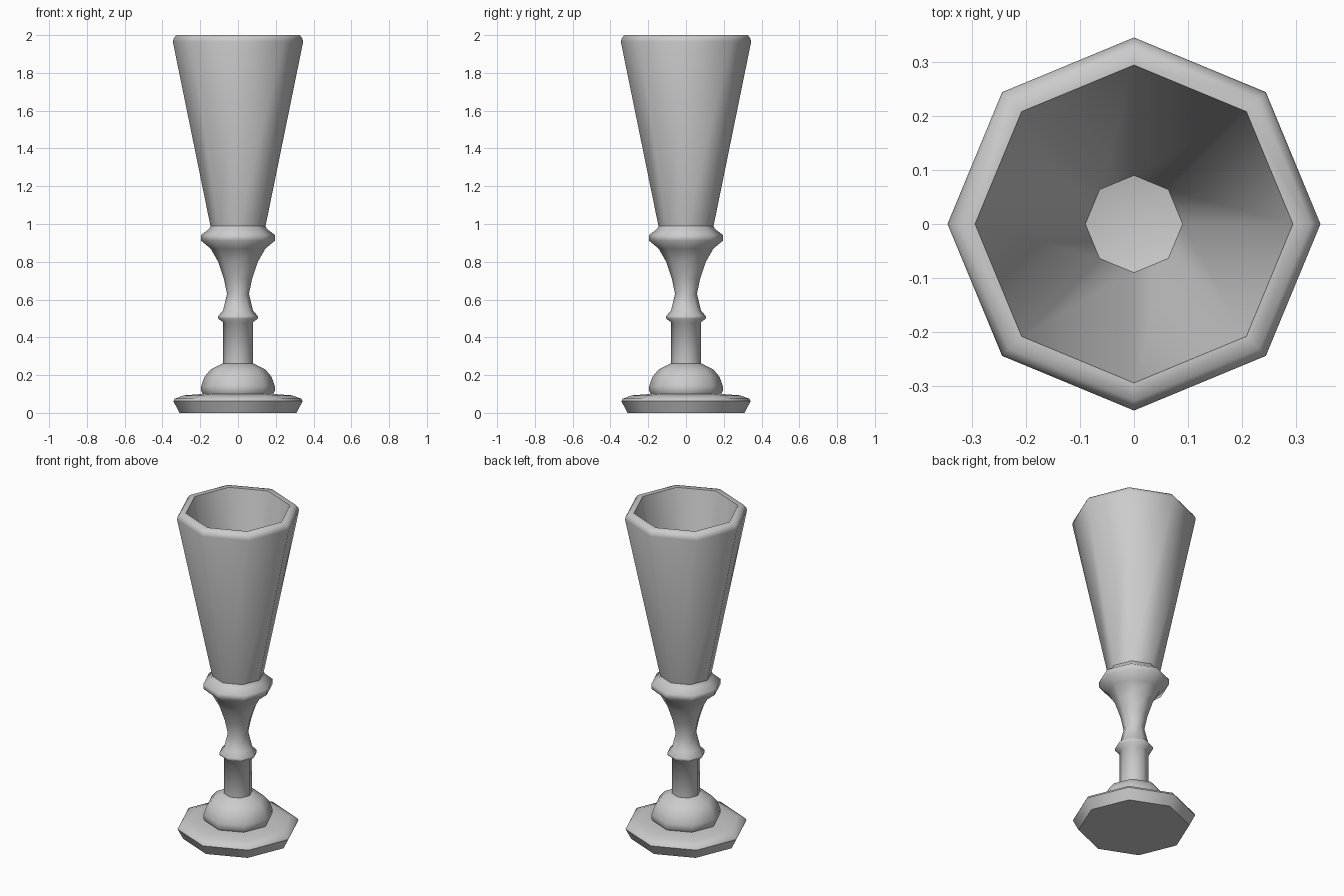
import bpy, bmesh, math

cube = bpy.data.objects.get("Cube")
if cube:
    bpy.data.objects.remove(cube, do_unlink=True)

# Plain grey for the whole goblet
grey = bpy.data.materials.new("plain grey")
grey.use_nodes = True
colour = (0.6, 0.6, 0.6, 1)
grey.diffuse_color = colour
grey.node_tree.nodes["Principled BSDF"].inputs["Base Color"].default_value = colour

SIDES = 8


def turned(name, profile, angle=40):
    """Turn a (radius, height) profile into an eight-sided solid."""
    bm = bmesh.new()
    rings = []
    for r, z in profile:
        if r == 0:
            rings.append([bm.verts.new((0, 0, z))] * SIDES)
        else:
            turns = [math.tau * i / SIDES for i in range(SIDES)]
            rings.append([bm.verts.new((r * math.cos(t), r * math.sin(t), z)) for t in turns])
    for low, high in zip(rings, rings[1:]):
        for i in range(SIDES):
            j = (i + 1) % SIDES
            corners = dict.fromkeys((low[i], low[j], high[j], high[i]))
            bm.faces.new(list(corners))
    bmesh.ops.recalc_face_normals(bm, faces=bm.faces)
    mesh = bpy.data.meshes.new(name)
    bm.to_mesh(mesh)
    bm.free()
    mesh.materials.append(grey)
    obj = bpy.data.objects.new(name, mesh)
    bpy.context.collection.objects.link(obj)
    bpy.ops.object.select_all(action="DESELECT")
    obj.select_set(True)
    bpy.context.view_layer.objects.active = obj
    bpy.ops.object.shade_smooth_by_angle(angle=math.radians(angle))
    return obj


# Foot plate with a flared rim
turned("foot", [(0, 0), (0.31, 0), (0.342, 0.062), (0.335, 0.075), (0.285, 0.093),
                (0.19, 0.1), (0, 0.1)], 50)

# Rounded dome on the foot
turned("foot_dome", [(0, 0.098), (0.185, 0.098), (0.196, 0.118), (0.195, 0.142),
                     (0.178, 0.19), (0.145, 0.23), (0.1, 0.252), (0.08, 0.262), (0, 0.262)], 60)

# Stem: column, ring, waist and collar
turned("stem", [(0, 0.25), (0.08, 0.25), (0.08, 0.48), (0.106, 0.5), (0.106, 0.512),
                (0.08, 0.54), (0.058, 0.63), (0.075, 0.71), (0.105, 0.8), (0.145, 0.87),
                (0.196, 0.912), (0.196, 0.942), (0.155, 0.972), (0.145, 0.99), (0, 0.99)], 60)

# Hollow flared cup
turned("cup", [(0, 0.985), (0.145, 0.985), (0.345, 1.965), (0.341, 1.982), (0.327, 2),
               (0.294, 2), (0.09, 1.04), (0, 1.02)], 60)
